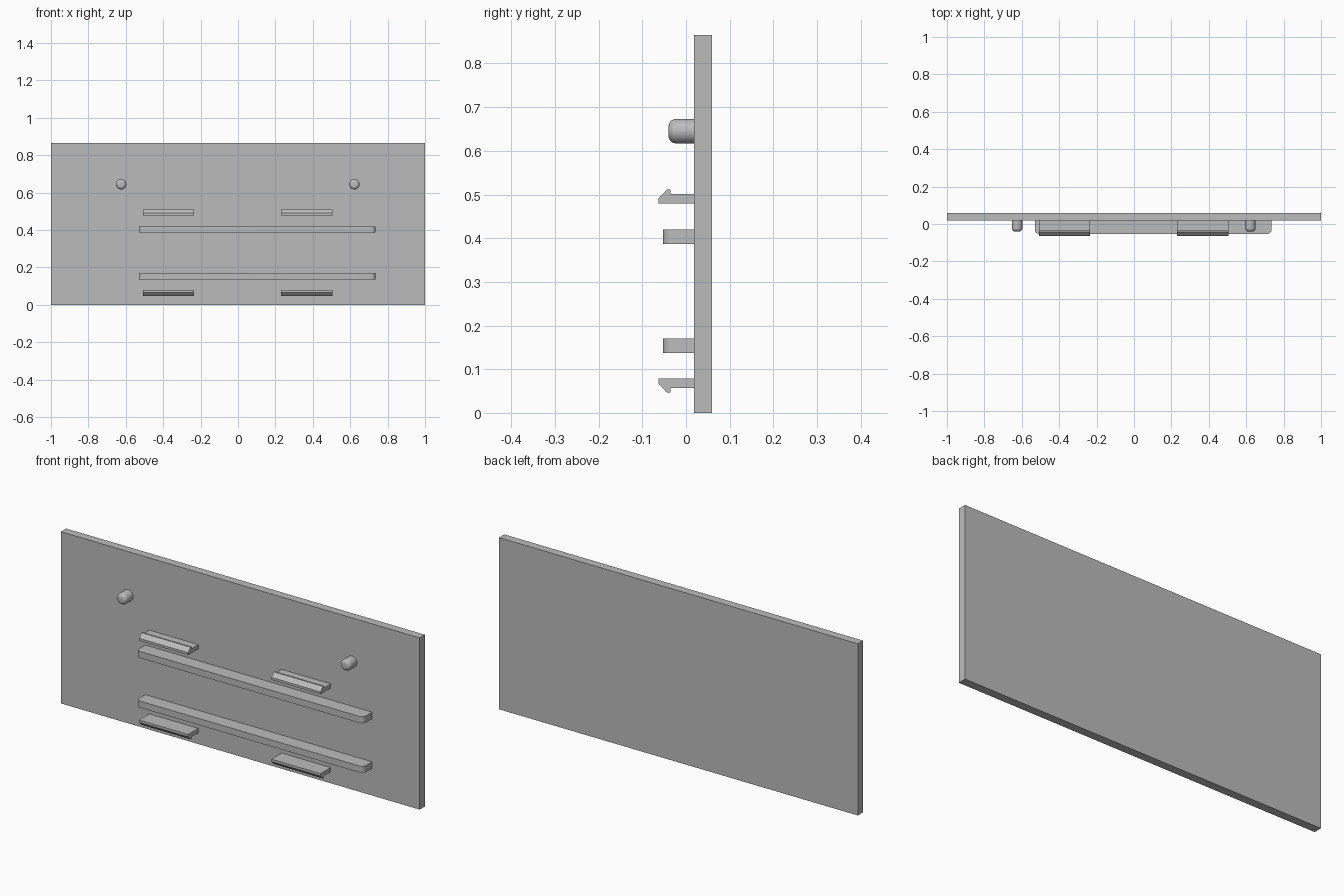
import bpy
import bmesh
import math
from mathutils import Vector

cube = bpy.data.objects.get("Cube")
if cube:
    bpy.data.objects.remove(cube, do_unlink=True)

# Single plain grey material
grey = bpy.data.materials.new("plain grey")
grey.use_nodes = True
colour = (0.5, 0.5, 0.5, 1)
grey.diffuse_color = colour
grey.node_tree.nodes["Principled BSDF"].inputs["Base Color"].default_value = colour

FACE = 0.018    # front surface of the panel
ROOT = 0.025    # depth at which fittings are embedded in the panel


def extrude(name, outline, axis, smooth=False):
    """Prism made from a planar 3D outline swept along axis."""
    bm = bmesh.new()
    base = bm.faces.new([bm.verts.new(p) for p in outline])
    swept = bmesh.ops.extrude_face_region(bm, geom=[base])["geom"]
    verts = [v for v in swept if isinstance(v, bmesh.types.BMVert)]
    bmesh.ops.translate(bm, verts=verts, vec=Vector(axis))
    bmesh.ops.recalc_face_normals(bm, faces=bm.faces[:])
    mesh = bpy.data.meshes.new(name)
    bm.to_mesh(mesh)
    bm.free()
    mesh.materials.append(grey)
    obj = bpy.data.objects.new(name, mesh)
    bpy.context.collection.objects.link(obj)
    if smooth:
        shade(obj)
    return obj


def shade(obj):
    bpy.ops.object.select_all(action="DESELECT")
    obj.select_set(True)
    bpy.context.view_layer.objects.active = obj
    bpy.ops.object.shade_smooth_by_angle(angle=math.radians(35))


def arc(cx, cy, r, start, end, steps=8):
    angles = [math.radians(start + (end - start) * i / steps) for i in range(steps + 1)]
    return [(cx + r * math.cos(a), cy + r * math.sin(a)) for a in angles]


# Flat backing panel
extrude("panel", [(-1, FACE, 0), (1, FACE, 0), (1, 0.06, 0), (-1, 0.06, 0)], (0, 0, 0.865))

# Long rails with rounded front corners
left, right, front, r = -0.53, 0.735, -0.053, 0.022
plan = [(left, ROOT)] + arc(left + r, front + r, r, 180, 270)
plan += arc(right - r, front + r, r, 270, 360) + [(right, ROOT)]
for name, z in (("lower_rail", 0.137), ("upper_rail", 0.387)):
    extrude(name, [(x, y, z) for x, y in plan], (0, 0, 0.033), True)

# Snap hooks: profile as (depth, height above the flat side), mirrored for the lower pair
hook = [(ROOT, 0), (-0.063, 0), (-0.063, 0.012), (-0.043, 0.032),
        (-0.035, 0.032), (-0.035, 0.022), (ROOT, 0.022)]
for row, z, sign in (("upper", 0.479, 1), ("lower", 0.079, -1)):
    for side, x in (("right", -0.508), ("left", 0.23)):
        extrude(f"{row}_{side}_hook", [(x, y, z + sign * h) for y, h in hook], (0.274, 0, 0))

# Round locating pegs with softened tips
for side, x in (("right", -0.625), ("left", 0.622)):
    radius, tip = 0.028, -0.04
    outline = [(x + px, ROOT, 0.645 + pz) for px, pz in arc(0, 0, radius, 0, 360, 32)[:-1]]
    peg = extrude(f"{side}_peg", outline, (0, tip - ROOT, 0))
    bm = bmesh.new()
    bm.from_mesh(peg.data)
    rim = [e for e in bm.edges if all(v.co.y < tip + 0.001 for v in e.verts)]
    bmesh.ops.bevel(bm, geom=rim, offset=0.017, segments=5, profile=0.5, affect="EDGES")
    bm.to_mesh(peg.data)
    bm.free()
    shade(peg)
